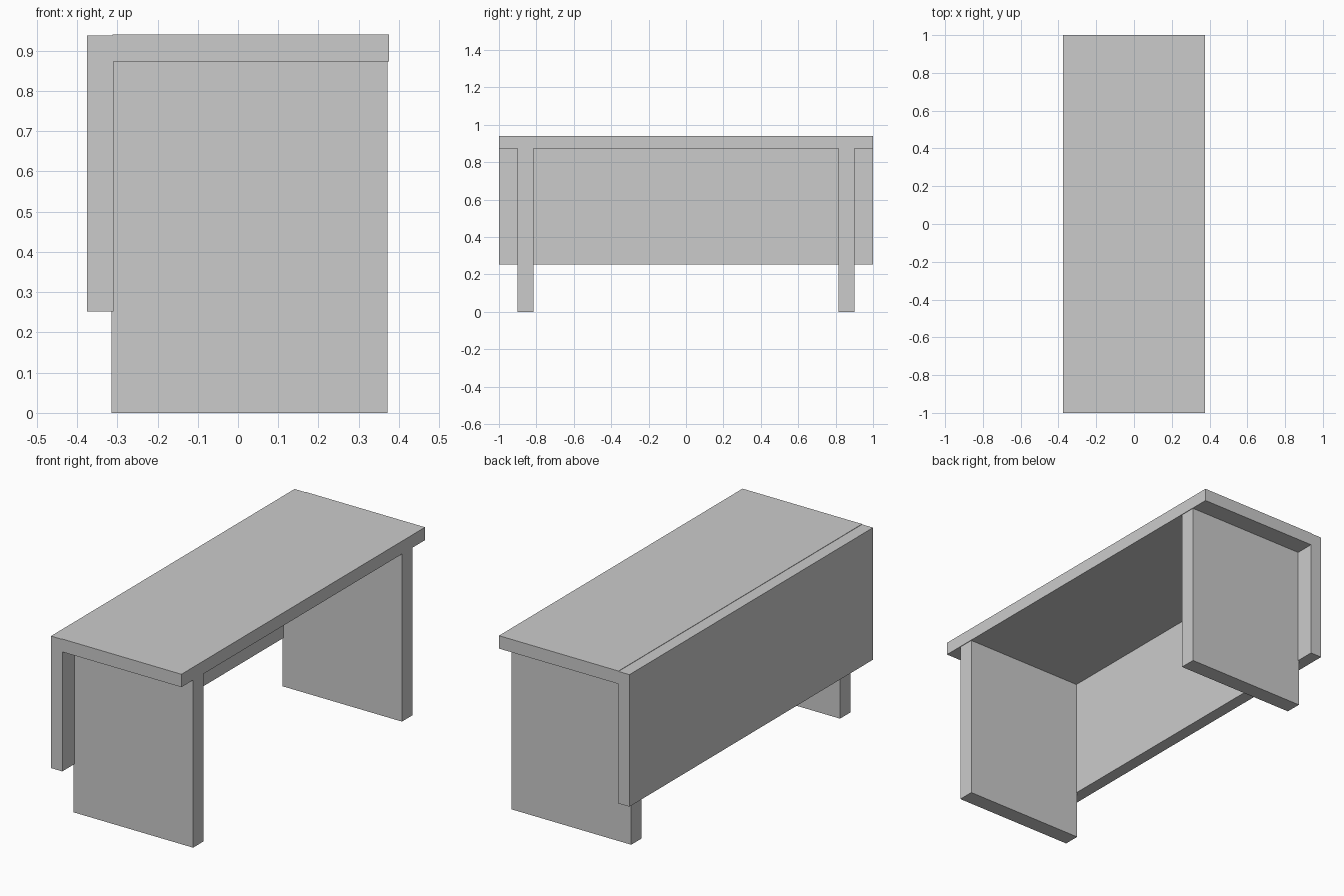
import bpy

if "Cube" in bpy.data.objects:
    bpy.data.objects.remove(bpy.data.objects["Cube"])


def box(name, x, y, z):
    """Add a box spanning the given (min, max) ranges."""
    bpy.ops.mesh.primitive_cube_add(
        size=1, location=[(r[0] + r[1]) / 2 for r in (x, y, z)])
    ob = bpy.context.object
    ob.name = name
    ob.scale = [r[1] - r[0] for r in (x, y, z)]
    bpy.ops.object.transform_apply(location=False, rotation=False, scale=True)
    return ob


# Desk top
box("desk_top", (-0.312, 0.375), (-1, 1), (0.873, 0.94))

# Modesty panel along the -x side, hanging clear of the floor
box("modesty_panel", (-0.375, -0.31), (-1, 1), (0.252, 0.938))

# Slab legs, one near each end
for name, side in (("front_leg", -1), ("back_leg", 1)):
    y = sorted((side * 0.815, side * 0.9))
    box(name, (-0.315, 0.372), y, (0, 0.875))
